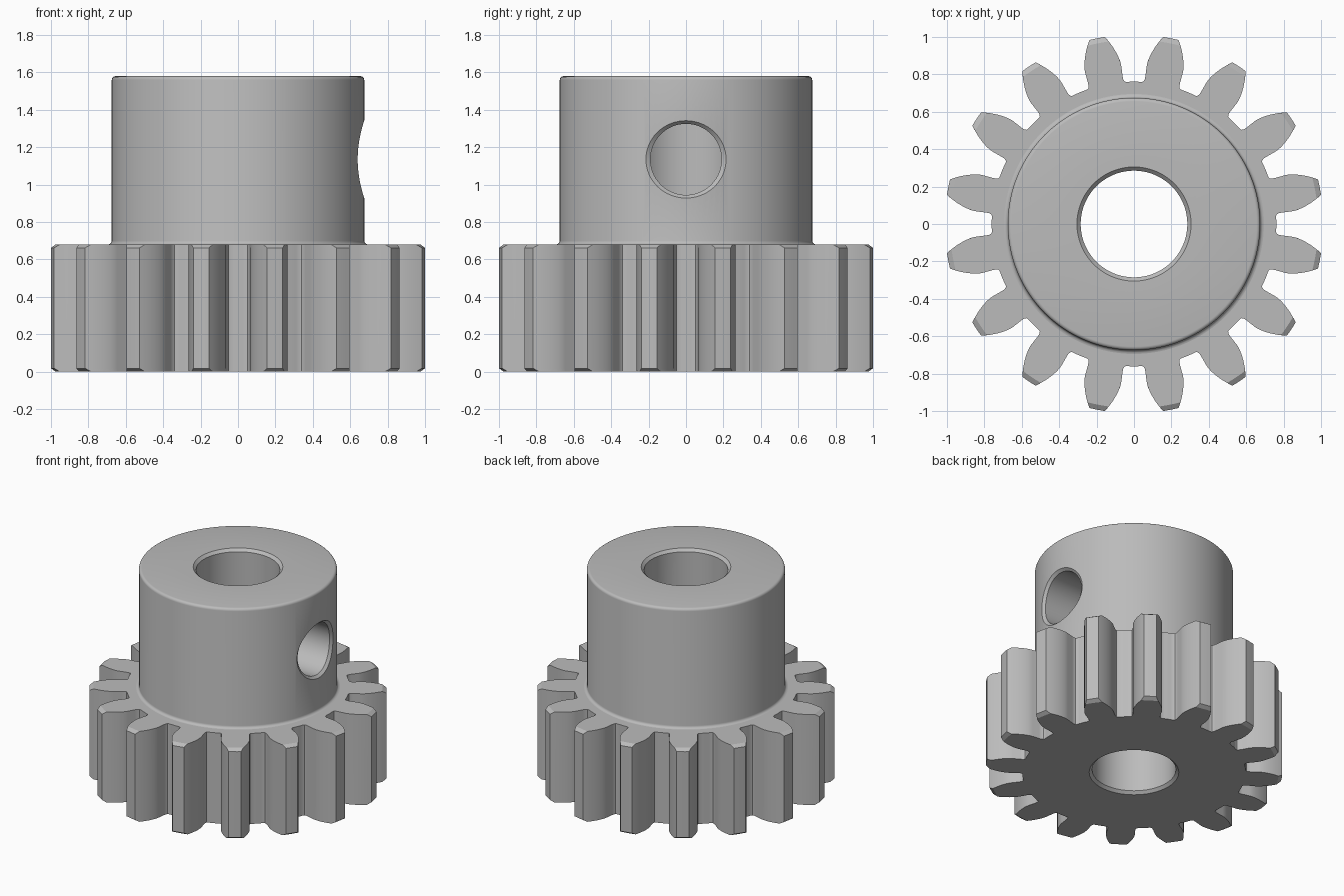
import bpy
import bmesh
from math import acos, cos, pi, radians, sin, sqrt, tan

if "Cube" in bpy.data.objects:
    bpy.data.objects.remove(bpy.data.objects["Cube"])

TEETH = 16
TIP, BASE, ROOT = 1.012, 0.848, 0.761
GEAR_TOP, TOP = 0.68, 1.58
HUB, BORE, BEVEL = 0.675, 0.285, 0.02
HOLE, HOLE_Z = 0.19, 1.135

steel = bpy.data.materials.new("grey_steel")
steel.use_nodes = True
steel.diffuse_color = (0.5, 0.5, 0.5, 1)
steel.node_tree.nodes["Principled BSDF"].inputs["Base Color"].default_value = steel.diffuse_color


def skin(name, rings, looped=True):
    """Join rings of equal length into a solid, looped like a torus or capped at its ends."""
    bm = bmesh.new()
    loops = [[bm.verts.new(p) for p in ring] for ring in rings]
    pairs = list(zip(loops, loops[1:]))
    if looped:
        pairs.append((loops[-1], loops[0]))
    else:
        bm.faces.new(loops[0])
        bm.faces.new(loops[-1])
    for a, b in pairs:
        for i in range(len(a)):
            j = (i + 1) % len(a)
            bm.faces.new((a[i], a[j], b[j], b[i]))
    bmesh.ops.recalc_face_normals(bm, faces=bm.faces)
    mesh = bpy.data.meshes.new(name)
    bm.to_mesh(mesh)
    bm.free()
    mesh.materials.append(steel)
    obj = bpy.data.objects.new(name, mesh)
    bpy.context.collection.objects.link(obj)
    return obj


def activate(obj):
    bpy.ops.object.select_all(action="DESELECT")
    obj.select_set(True)
    bpy.context.view_layer.objects.active = obj


def smooth(obj):
    activate(obj)
    bpy.ops.object.shade_smooth_by_angle(angle=radians(30))


def gear_outline(tip):
    """Polar points of the involute gear, with the teeth cut off at radius tip."""
    half_base = 0.116
    # root fillet, as radius and extra half angle
    flank = [(ROOT, 0.024), (0.765, 0.013), (0.776, 0.006), (0.795, 0.003)]
    flank = [(r, half_base + extra) for r, extra in flank]
    # involute flank
    steps = 10
    for i in range(steps + 1):
        r = BASE + (tip - BASE) * i / steps
        a = acos(min(1, BASE / r))
        flank.append((r, half_base - tan(a) + a))
    # tip land and root land
    land = flank[-1][1]
    tooth = [(r, -h) for r, h in flank]
    tooth += [(tip, land * k) for k in (-0.33, 0.33)]
    tooth += [(r, h) for r, h in reversed(flank)]
    edge, gap = flank[0][1], pi / TEETH - flank[0][1]
    tooth += [(ROOT, edge + gap * k) for k in (0.5, 1, 1.5)]
    return [(r, a + (n + 0.5) * 2 * pi / TEETH) for n in range(TEETH) for r, a in tooth]


def lift(polar, z):
    return [(r * cos(a), r * sin(a), z) for r, a in polar]


# Toothed gear with chamfered tips and bore mouth
full, cut = gear_outline(TIP), gear_outline(TIP - 0.027)


def gear_circle(radius, z):
    return lift([(radius, a) for _, a in full], z)


gear = skin("gear_teeth", [
    gear_circle(BORE + BEVEL, 0), lift(cut, 0), lift(full, 0.018),
    lift(full, GEAR_TOP - 0.018), lift(cut, GEAR_TOP),
    gear_circle(BORE, GEAR_TOP), gear_circle(BORE, BEVEL)])
smooth(gear)

# Hub: turned profile with a base fillet, a rounded rim and a chamfered bore
arc = [i * pi / 8 for i in range(5)]
profile = [(BORE, GEAR_TOP)]
profile += [(HUB + BEVEL * (1 - sin(t)), GEAR_TOP + BEVEL * (1 - cos(t))) for t in arc]
profile += [(HUB - BEVEL * (1 - cos(t)), TOP - BEVEL * (1 - sin(t))) for t in arc]
profile += [(BORE + BEVEL, TOP), (BORE, TOP - BEVEL)]
SIDES = 128
hub = skin("hub", [lift([(r, 2 * pi * i / SIDES) for i in range(SIDES)], z)
                   for r, z in profile])

# Set screw hole on the left side, its chamfer following the round hub
turns = [2 * pi * i / 64 for i in range(64)]


def hole_ring(wide, high, depth=None, x=None):
    ring = []
    for t in turns:
        y = wide * cos(t)
        px = x if x is not None else sqrt(HUB ** 2 - y * y) + depth
        ring.append((px, y, HOLE_Z + high * sin(t)))
    return ring


cutter = skin("screw_hole_cutter", [
    hole_ring(HOLE, HOLE, x=0.05),
    hole_ring(HOLE, HOLE, depth=-BEVEL),
    hole_ring(HOLE + 0.048, HOLE + 0.034, depth=BEVEL),
    hole_ring(HOLE + 0.048, HOLE + 0.034, x=0.9)], looped=False)
cutter.hide_render = True
mod = hub.modifiers.new("screw_hole", "BOOLEAN")
mod.operation = "DIFFERENCE"
mod.solver = "EXACT"
mod.object = cutter
activate(hub)
bpy.ops.object.modifier_apply(modifier=mod.name)
bpy.data.objects.remove(cutter)
smooth(hub)
